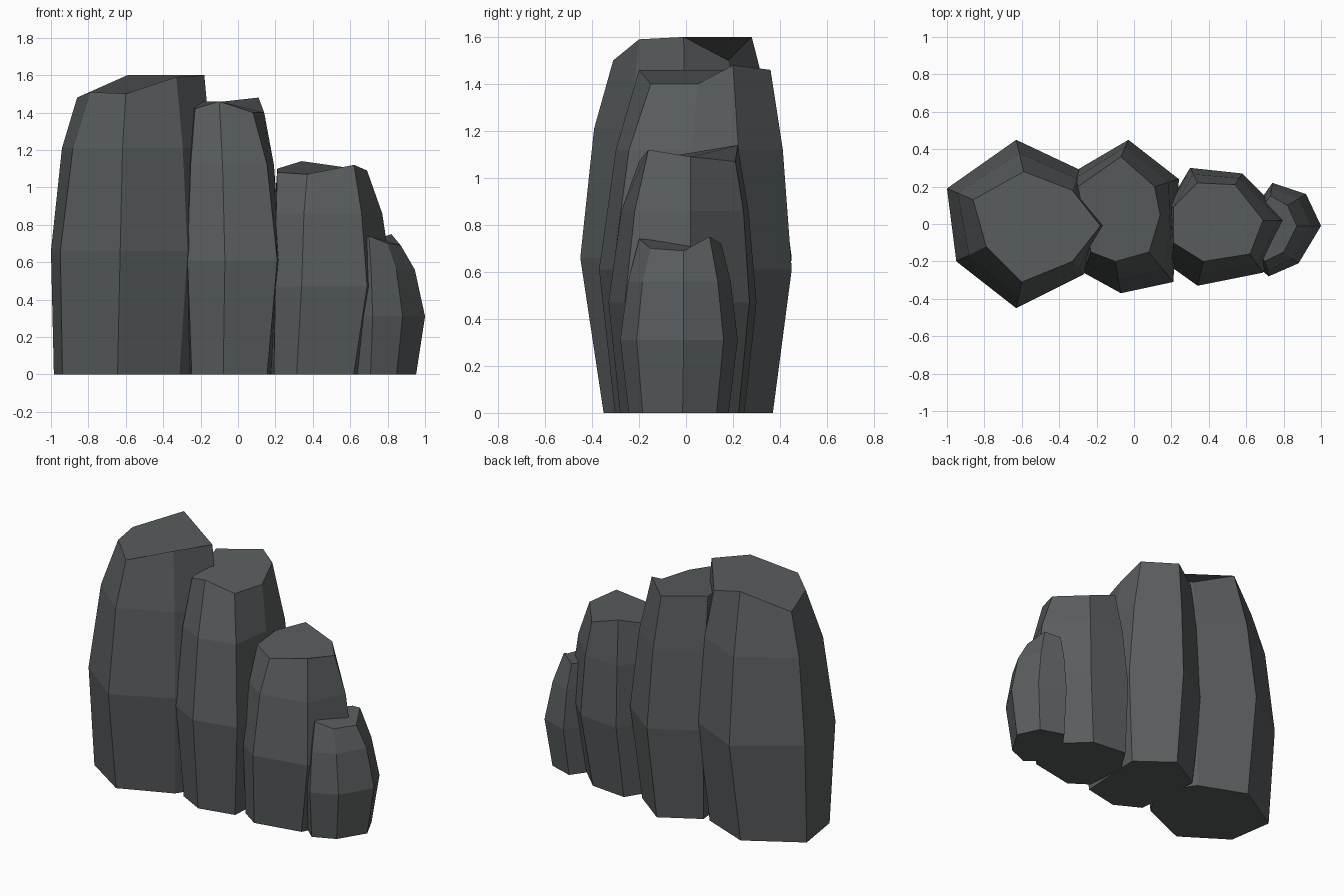
import bpy
import bmesh
from mathutils import Vector

default_cube = bpy.data.objects.get("Cube")
if default_cube:
    bpy.data.objects.remove(default_cube, do_unlink=True)

# One dark slate material for all the stone
slate = bpy.data.materials.new("dark_slate")
slate.use_nodes = True
slate_colour = (0.10, 0.11, 0.113, 1.0)
slate.diffuse_color = slate_colour
slate.node_tree.nodes["Principled BSDF"].inputs["Base Color"].default_value = slate_colour


def rock_column(name, waist_height, shoulder_height, waist, crown, foot_scale, foot_shift):
    """Faceted pillar: narrow foot, wide waist, sloping shoulder, uneven crown."""
    centre = sum((Vector(p) for p in waist), Vector((0, 0))) / len(waist)
    foot_ring, waist_ring, shoulder_ring, crown_ring = [], [], [], []
    for waist_point, crown_point in zip(waist, crown):
        outer, top = Vector(waist_point), Vector(crown_point)
        offset = outer - centre
        foot = centre + Vector((offset.x * foot_scale[0] + foot_shift, offset.y * foot_scale[1]))
        shoulder = outer.lerp(top.to_2d(), 0.42)
        foot_ring.append(foot.to_3d())
        waist_ring.append(Vector((outer.x, outer.y, waist_height)))
        shoulder_ring.append(Vector((shoulder.x, shoulder.y, shoulder_height)))
        crown_ring.append(top)

    bm = bmesh.new()
    rings = [[bm.verts.new(co) for co in ring]
             for ring in (foot_ring, waist_ring, shoulder_ring, crown_ring)]
    sides = len(waist)
    for lower, upper in zip(rings, rings[1:]):
        for i in range(sides):
            j = (i + 1) % sides
            bm.faces.new((lower[i], lower[j], upper[j], upper[i]))
    bm.faces.new(rings[-1])
    bm.faces.new(list(reversed(rings[0])))
    bmesh.ops.recalc_face_normals(bm, faces=bm.faces)

    mesh = bpy.data.meshes.new(name)
    bm.to_mesh(mesh)
    bm.free()
    mesh.materials.append(slate)
    column = bpy.data.objects.new(name, mesh)
    bpy.context.collection.objects.link(column)
    return column


# Tallest pillar at the right end
rock_column(
    "tallest_rock_column", 0.66, 1.21,
    waist=[(-.95, -.2), (-.63, -.45), (-.27, -.27), (-.12, 0), (-.29, .29), (-.63, .45), (-1, .19)],
    crown=[(-.79, -.12, 1.51), (-.6, -.31, 1.5), (-.33, -.2, 1.59), (-.18, -.01, 1.6),
           (-.33, .18, 1.5), (-.59, .28, 1.6), (-.86, .13, 1.48)],
    foot_scale=(0.92, 0.78), foot_shift=-0.02)

# Second pillar
rock_column(
    "tall_rock_column", 0.61, 1.12,
    waist=[(-.27, -.26), (-.07, -.37), (.21, -.31), (.23, 0), (.24, .24), (-.03, .45), (-.32, .28)],
    crown=[(-.23, -.15, 1.42), (-.1, -.2, 1.46), (.08, -.15, 1.4), (.14, .05, 1.4),
           (.11, .2, 1.48), (-.07, .36, 1.46), (-.3, .2, 1.46)],
    foot_scale=(0.84, 0.82), foot_shift=-0.02)

# Third pillar
rock_column(
    "middle_rock_column", 0.47, 0.86,
    waist=[(.2, -.23), (.34, -.33), (.69, -.26), (.83, .02), (.58, .27), (.3, .3), (.18, .1)],
    crown=[(.21, -.1, 1.08), (.37, -.2, 1.07), (.62, -.16, 1.12), (.69, .02, 1.09),
           (.54, .21, 1.07), (.34, .22, 1.14), (.21, .09, 1.1)],
    foot_scale=(0.87, 0.84), foot_shift=-0.04)

# Short pillar at the left end
rock_column(
    "short_rock_column", 0.31, 0.56,
    waist=[(.63, -.2), (.72, -.28), (.88, -.21), (1, -.01), (.92, .16), (.74, .22), (.62, .05)],
    crown=[(.64, -.12, .72), (.7, -.2, .74), (.8, -.15, .7), (.87, -.01, .69),
           (.82, .1, .75), (.73, .15, .72), (.65, .05, .72)],
    foot_scale=(0.87, 0.85), foot_shift=-0.02)
